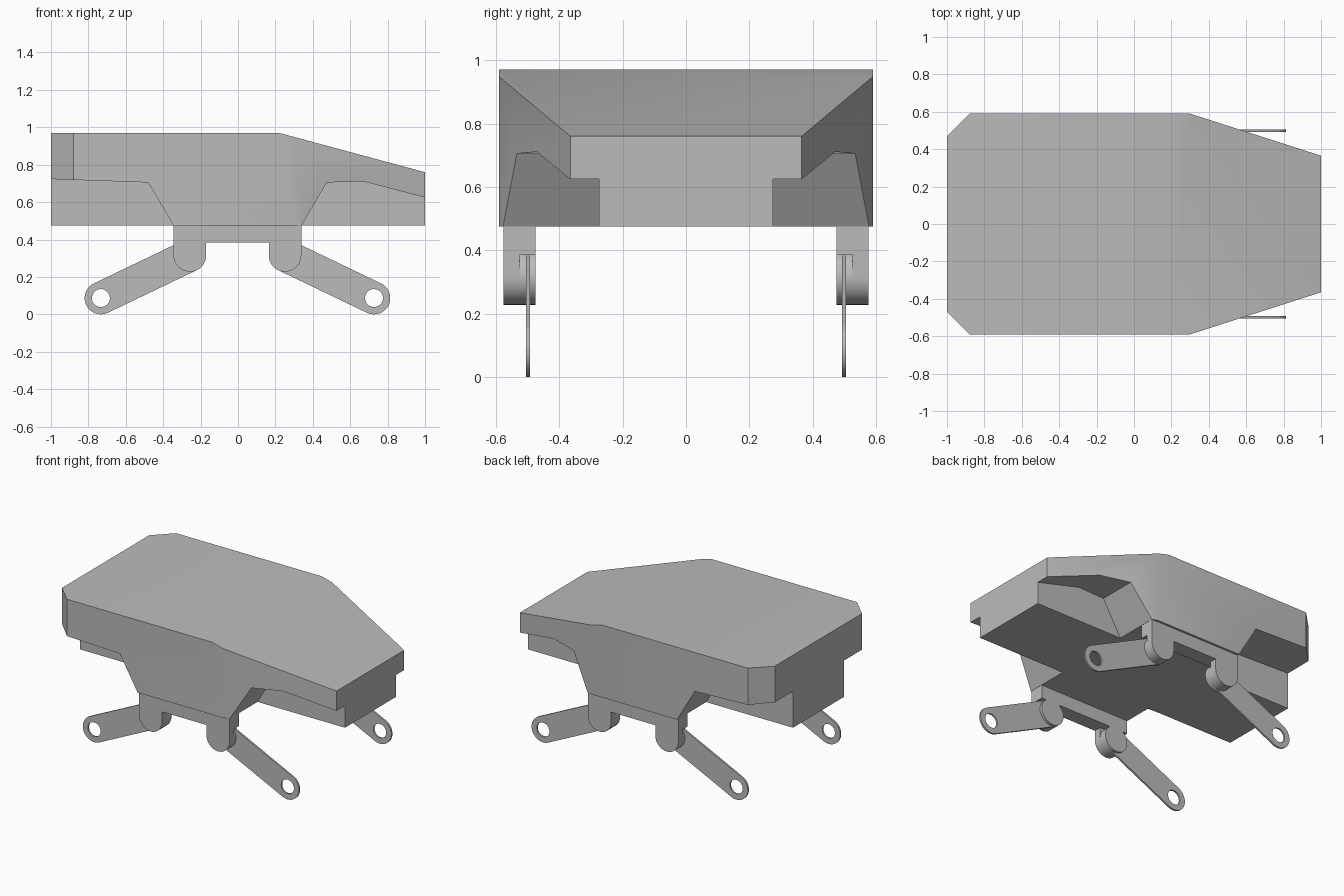
import bpy, bmesh
from math import pi, cos, sin, atan2, radians

default = bpy.data.objects.get("Cube")
if default:
    bpy.data.objects.remove(default, do_unlink=True)

grey = bpy.data.materials.new("plain_grey")
grey.use_nodes = True
grey.diffuse_color = (0.5, 0.5, 0.5, 1)
grey.node_tree.nodes["Principled BSDF"].inputs["Base Color"].default_value = (0.5, 0.5, 0.5, 1)


def arc(cx, cz, r, start, end, n=20):
    return [(cx + r * cos(start + (end - start) * i / n),
             cz + r * sin(start + (end - start) * i / n)) for i in range(n + 1)]


def finish(mesh):
    mesh.shade_smooth()
    mesh.set_sharp_from_angle(angle=radians(30))


def prism(name, loops, a, b, axis="y"):
    """Extrude an outline (first loop) with optional holes from a to b."""
    bm = bmesh.new()
    edges = []
    for loop in loops:
        vs = [bm.verts.new((u, a, v) if axis == "y" else (u, v, a)) for u, v in loop]
        if len(loops) == 1:
            bm.faces.new(vs)
        else:
            edges += [bm.edges.new((vs[i - 1], vs[i])) for i in range(len(vs))]
    if edges:
        bmesh.ops.triangle_fill(bm, use_beauty=True, edges=edges)
    out = bmesh.ops.extrude_face_region(bm, geom=bm.faces[:])
    moved = [g for g in out["geom"] if isinstance(g, bmesh.types.BMVert)]
    shift = (0, b - a, 0) if axis == "y" else (0, 0, b - a)
    bmesh.ops.translate(bm, verts=moved, vec=shift)
    bmesh.ops.recalc_face_normals(bm, faces=bm.faces[:])
    mesh = bpy.data.meshes.new(name)
    bm.to_mesh(mesh)
    bm.free()
    mesh.materials.append(grey)
    finish(mesh)
    ob = bpy.data.objects.new(name, mesh)
    bpy.context.scene.collection.objects.link(ob)
    return ob


# Hull: tapered plan, cut by the sloping nose and four corner arches
half = [(1, 0.365), (0.3, 0.59), (-0.88, 0.59), (-1, 0.47)]
plan = half + [(x, -y) for x, y in reversed(half)]
hull = prism("hull", [plan], 0.475, 0.97, "z")

nose = [(0.22, 0.97), (1.2, 0.706), (1.2, 1.2), (0.22, 1.2)]
rear_arch = [(-1.2, 0.73), (-0.48, 0.705), (-0.345, 0.475), (-0.345, 0.3), (-1.2, 0.3)]
front_arch = [(0.34, 0.475), (0.475, 0.705), (0.67, 0.711), (1.2, 0.572), (1.2, 0.3), (0.34, 0.3)]
cutters = [prism("nose_cutter", [nose], -1, 1)]
for s in (1, -1):
    cutters.append(prism("rear_arch_cutter", [rear_arch], 0.275 * s, s))
    cutters.append(prism("front_arch_cutter", [front_arch], 0.275 * s, s))
for cutter in cutters:
    cutter.hide_render = True
    mod = hull.modifiers.new("cut", "BOOLEAN")
    mod.operation = "DIFFERENCE"
    mod.solver = "EXACT"
    mod.object = cutter
bpy.context.view_layer.update()
deps = bpy.context.evaluated_depsgraph_get()
cut_mesh = bpy.data.meshes.new_from_object(hull.evaluated_get(deps))
hull.modifiers.clear()
hull.data = cut_mesh
finish(cut_mesh)
for cutter in cutters:
    bpy.data.objects.remove(cutter, do_unlink=True)

# Suspension: a bracket on each side with two pivots and two swing arms
MID = -0.003            # bracket centre along x
LEG, PIVOT, R = 0.2545, 0.315, 0.087
TIP, TIP_Z = 0.73, 0.087
slope = atan2(TIP_Z - PIVOT, TIP - LEG)

bracket = ([(MID - LEG - R, 0.475)]
           + arc(MID - LEG, PIVOT, R, pi, 2 * pi)
           + [(MID - LEG + R, 0.385), (MID + LEG - R, 0.385)]
           + arc(MID + LEG, PIVOT, R, pi, 2 * pi)
           + [(MID + LEG + R, 0.475)])
rail = [(MID - LEG - R, 0.385), (MID + LEG + R, 0.385),
        (MID + LEG + R, 0.475), (MID - LEG - R, 0.475)]
arm = (arc(TIP, TIP_Z, R, slope - pi / 2, slope + pi / 2)
       + arc(LEG, PIVOT, R, slope + pi / 2, slope + 3 * pi / 2))
hole = arc(TIP, TIP_Z, 0.048, 0, 2 * pi, 32)[:-1]

for s, side in ((1, "back"), (-1, "front")):
    prism(side + "_bracket", [bracket], 0.525 * s, 0.575 * s)
    prism(side + "_rail", [rail], 0.475 * s, 0.525 * s)
    for d, end in ((1, "left"), (-1, "right")):
        hub = arc(MID + d * LEG, PIVOT, R, 0, 2 * pi, 40)[:-1]
        prism(f"{side}_{end}_pivot", [hub], 0.475 * s, 0.525 * s)
        loops = [[(MID + d * x, z) for x, z in loop] for loop in (arm, hole)]
        prism(f"{side}_{end}_swing_arm", loops, 0.492 * s, 0.504 * s)
